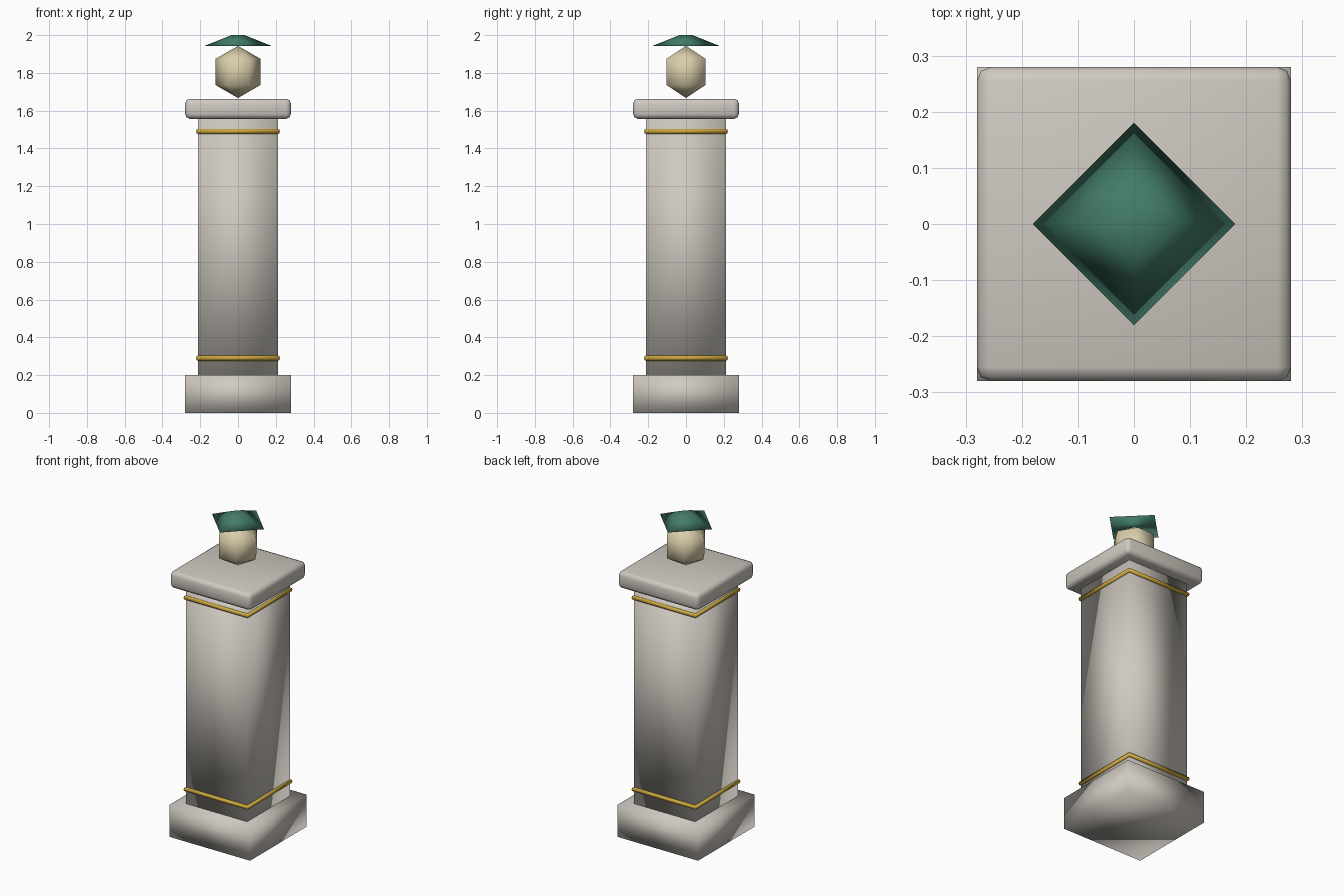
import bpy
import bmesh
from math import sin, cos, pi, sqrt

default = bpy.data.objects.get("Cube")
if default:
    bpy.data.objects.remove(default)


def material(name, rgb):
    mat = bpy.data.materials.new(name)
    mat.use_nodes = True
    mat.diffuse_color = (*rgb, 1)
    mat.node_tree.nodes["Principled BSDF"].inputs["Base Color"].default_value = (*rgb, 1)
    return mat


stone = material("pale stone", (0.62, 0.585, 0.53))
gold = material("gold", (0.60, 0.39, 0.05))
cream = material("cream glass", (0.70, 0.62, 0.40))
green = material("dark green", (0.055, 0.20, 0.14))


def revolve(name, profile, sides, phase, mat, closed=False):
    """Turn (radius, height) points into a smooth solid with few sides."""
    bm = bmesh.new()
    rings = []
    for r, z in profile:
        if r == 0:
            rings.append([bm.verts.new((0, 0, z))] * sides)
        else:
            angles = [phase + 2 * pi * i / sides for i in range(sides)]
            rings.append([bm.verts.new((r * cos(a), r * sin(a), z)) for a in angles])
    pairs = list(zip(rings, rings[1:]))
    if closed:
        pairs.append((rings[-1], rings[0]))
    for low, high in pairs:
        for i in range(sides):
            j = (i + 1) % sides
            corners = dict.fromkeys((low[i], low[j], high[j], high[i]))
            bm.faces.new(list(corners))
    if not closed:
        for ring in (rings[0], rings[-1]):
            if ring[0] is not ring[1]:
                bm.faces.new(ring)
    return finish(name, bm, mat)


def finish(name, bm, mat):
    bmesh.ops.recalc_face_normals(bm, faces=bm.faces[:])
    for face in bm.faces:
        face.smooth = True
    mesh = bpy.data.meshes.new(name)
    bm.to_mesh(mesh)
    bm.free()
    mesh.materials.append(mat)
    obj = bpy.data.objects.new(name, mesh)
    bpy.context.collection.objects.link(obj)
    return obj


# Square plinth and shaft
half = 0.28
revolve("plinth", [(half * sqrt(2), 0), (half * sqrt(2), 0.2)], 4, pi / 4, stone)
revolve("shaft", [(0.3, 0.2), (0.3, 1.56)], 4, pi / 4, stone)

# Gold bands around the shaft
for name, height in (("lower_band", 0.29), ("upper_band", 1.49)):
    tube = [(0.3 + 0.014 * cos(k * pi / 4), height + 0.014 * sin(k * pi / 4))
            for k in range(8)]
    revolve(name, tube, 4, pi / 4, gold, closed=True)

# Rounded capping slab
bm = bmesh.new()
bmesh.ops.create_cube(bm, size=1)
for v in bm.verts:
    v.co.x *= 2 * half
    v.co.y *= 2 * half
    v.co.z = 1.61 + v.co.z * 0.106
slab = finish("cap_slab", bm, stone)
bevel = slab.modifiers.new("rounded edges", "BEVEL")
bevel.width = 0.025
bevel.segments = 2

# Six-sided lamp globe
radius, middle = 0.138, 1.805
globe = [(radius * sin(k * pi / 3) if k in (1, 2) else 0,
          middle - radius * cos(k * pi / 3)) for k in range(4)]
revolve("lamp_globe", globe, 6, 0, cream)

# Four-sided lamp roof
revolve("lamp_roof", [(0.18, 1.942), (0.035, 2.0)], 4, 0, green)
